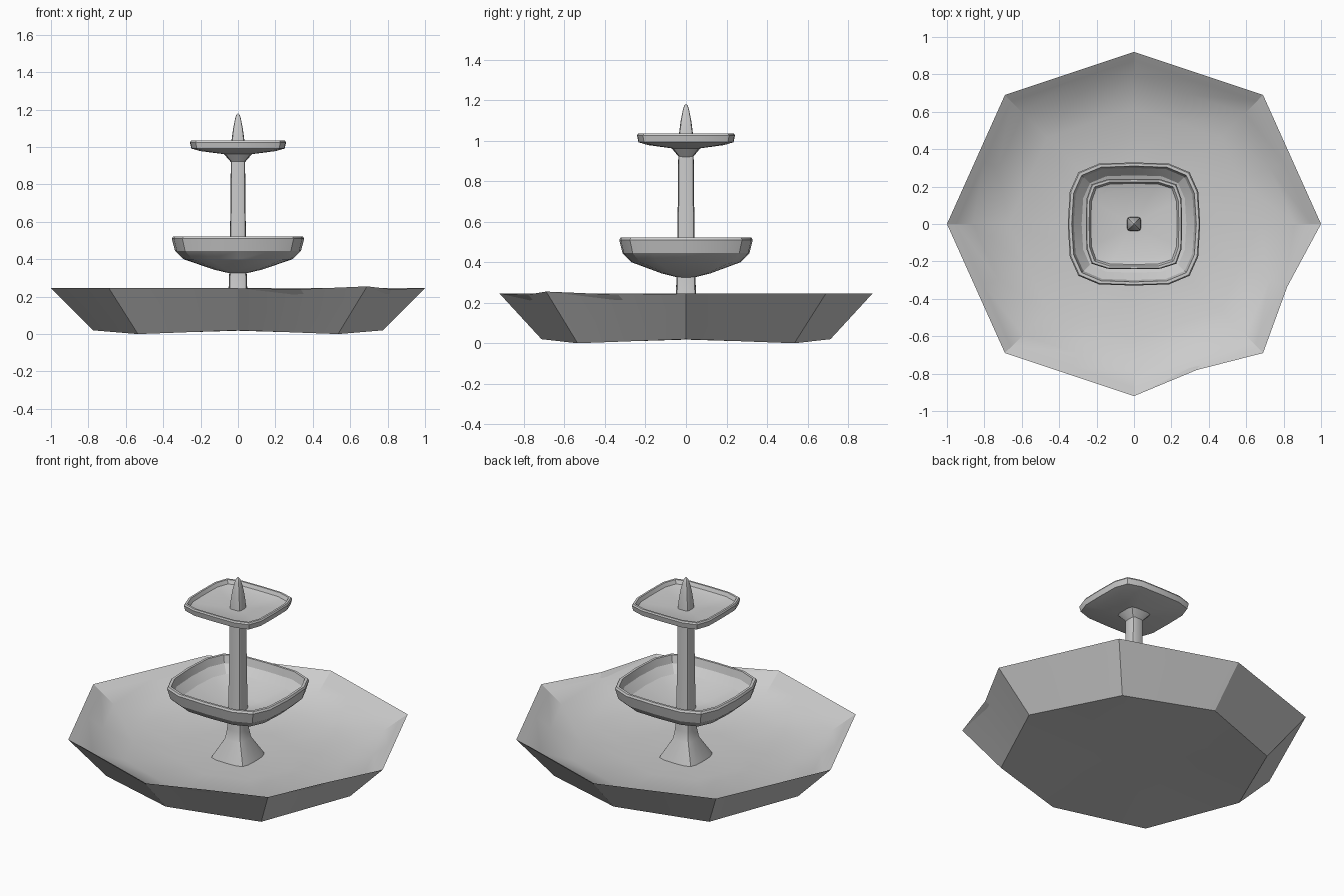
import bpy, bmesh, math
from mathutils import Vector

if "Cube" in bpy.data.objects:
    bpy.data.objects.remove(bpy.data.objects["Cube"])

ROUND_SQUARE = [(1, 0), (.97, .53), (.84, .84), (.53, .98)]
TIGHT_SQUARE = [(1, 0), (.99, .55), (.88, .88), (.55, .99)]
OCTAGON = [(1, 0), (.845, .375), (.69, .75), (.345, .875)]


def ring(shape, a, b, z):
    """16 points: one quarter outline repeated around the z axis."""
    pts = []
    for q in range(4):
        for i in range(4):
            if q % 2 == 0:
                x, y = shape[i]
            else:
                x, y = shape[-i % 4] if i else (0, 1)
                if i == 0 and q == 3:
                    x, y = 0, 1
            if q == 1 and i == 0:
                x, y = 0, 1
            if q == 2 and i == 0:
                x, y = 1, 0
            sx = (1, -1, -1, 1)[q]
            sy = (1, 1, -1, -1)[q]
            pts.append(Vector((sx * x * a, sy * y * b, z)))
    return pts


def skin(name, rings, angle=25):
    """Bridge a stack of rings and cap both ends with a fan."""
    bm = bmesh.new()
    loops = [[bm.verts.new(p) for p in r] for r in rings]
    n = len(loops[0])
    for lo, hi in zip(loops, loops[1:]):
        for i in range(n):
            j = (i + 1) % n
            bm.faces.new((lo[i], lo[j], hi[j], hi[i]))
    for loop in (loops[0], loops[-1]):
        c = sum((v.co for v in loop), Vector()) / n
        centre = bm.verts.new(c)
        for i in range(n):
            bm.faces.new((loop[i], loop[(i + 1) % n], centre))
    bmesh.ops.recalc_face_normals(bm, faces=bm.faces)
    mesh = bpy.data.meshes.new(name)
    bm.to_mesh(mesh)
    bm.free()
    ob = bpy.data.objects.new(name, mesh)
    bpy.context.collection.objects.link(ob)
    bpy.ops.object.select_all(action='DESELECT')
    ob.select_set(True)
    bpy.context.view_layer.objects.active = ob
    bpy.ops.object.shade_smooth_by_angle(angle=math.radians(angle))
    return ob


def turned(name, shape, profile, ratio=1.0):
    return skin(name, [ring(shape, r, r * ratio, z) for r, z in profile])


# Octagonal basin: underside, sloped wall, rim, dished inside
basin = [(.4, .018), (.775, .02), (1, .245), (.95, .215),
         (.86, .155), (.67, .09), (.36, .075), (.12, .065)]
loops = [ring(OCTAGON, r, r * .92, z) for r, z in basin]
for i in (2, 6, 10, 14):
    loops[1][i].z = 0           # bottom corners sit on the ground
for i in (1, 3, 5, 7, 9, 11, 13, 15):
    loops[1][i].z = .01
loops[2][14].z = .255           # uneven rim corner at front right
for i in (13, 15):
    loops[2][i] = loops[2][i] * .97
    loops[2][i].z = .24
skin("basin", loops, 20)

# Square pedestal foot and central column
turned("pedestal_foot", TIGHT_SQUARE,
       [(.125, .05), (.12, .075), (.06, .18), (.05, .24), (.046, .34)])
turned("column", TIGHT_SQUARE,
       [(.046, .32), (.042, .55), (.038, .93)])

# Middle bowl
turned("middle_bowl", ROUND_SQUARE,
       [(.045, .325), (.13, .345), (.29, .40), (.337, .445), (.354, .51),
        (.348, .522), (.333, .522), (.322, .475), (.28, .43), (.13, .375),
        (.04, .36)], .93)

# Upper plate with flared collar
turned("upper_plate", TIGHT_SQUARE,
       [(.038, .92), (.075, .962), (.20, .978), (.25, .992), (.257, 1.025),
        (.252, 1.034), (.24, 1.034), (.23, 1.012), (.19, 1.0), (.06, .99),
        (.03, .99)], .94)

# Pointed finial
turned("finial", TIGHT_SQUARE,
       [(.038, .98), (.035, 1.03), (.026, 1.10), (.016, 1.15),
        (.009, 1.172), (.002, 1.18)])
